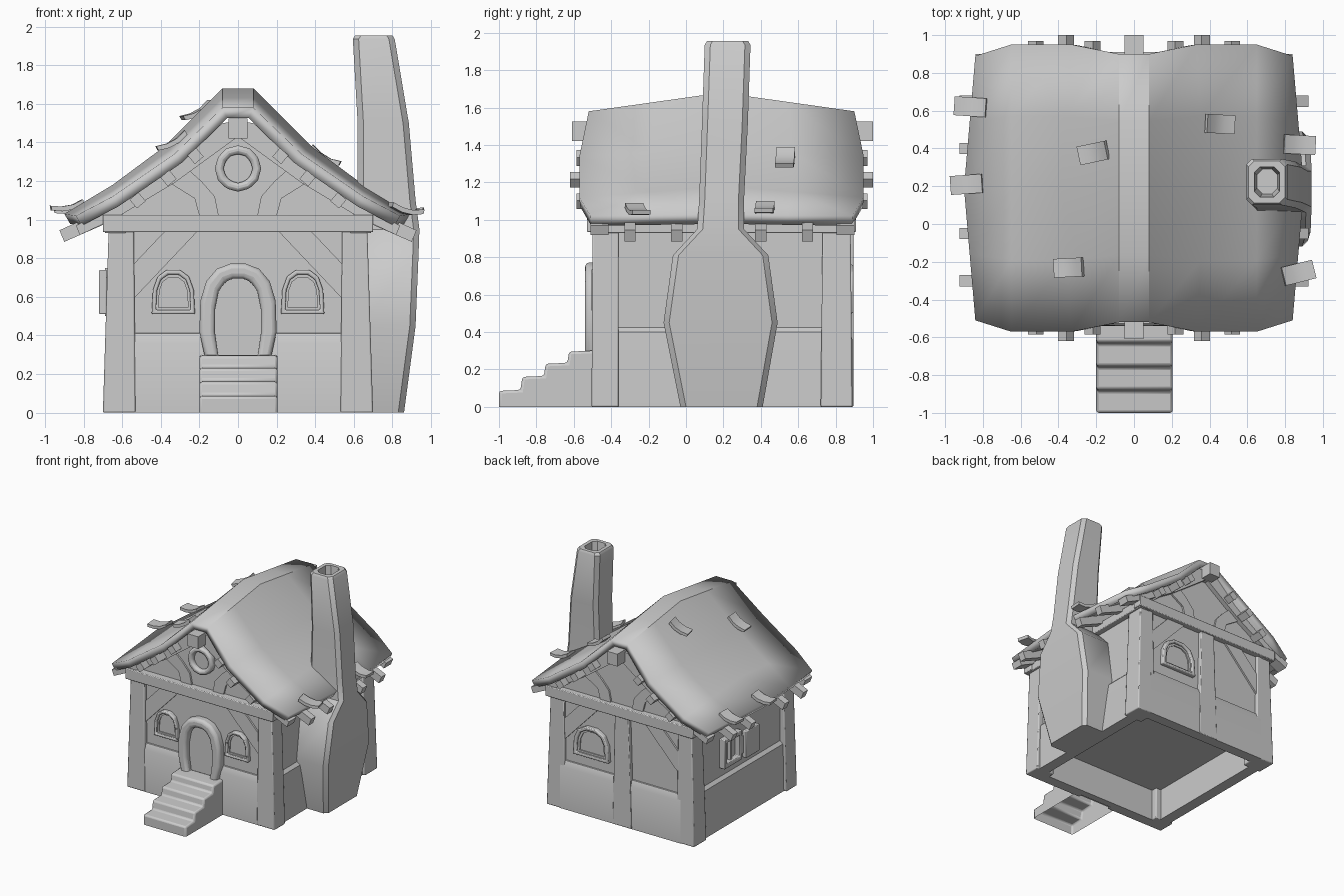
import bpy, bmesh, math

cube = bpy.data.objects.get("Cube")
if cube:
    bpy.data.objects.remove(cube, do_unlink=True)

GREY = (0.6, 0.6, 0.6, 1)
mat = bpy.data.materials.new("plain grey")
mat.use_nodes = True
mat.diffuse_color = GREY
mat.node_tree.nodes["Principled BSDF"].inputs["Base Color"].default_value = GREY


def build(name, verts, faces, bevel=0, segments=2, closed=True):
    me = bpy.data.meshes.new(name)
    me.from_pydata(verts, [], faces)
    if closed:
        bm = bmesh.new()
        bm.from_mesh(me)
        bmesh.ops.recalc_face_normals(bm, faces=bm.faces)
        bm.to_mesh(me)
        bm.free()
    ob = bpy.data.objects.new(name, me)
    bpy.context.collection.objects.link(ob)
    me.materials.append(mat)
    if bevel:
        mod = ob.modifiers.new("Bevel", "BEVEL")
        mod.width, mod.segments, mod.limit_method = bevel, segments, "ANGLE"
    return ob


def loft(name, rings, cap=True, **kw):
    """Join rings of points with equal counts; cap the first and last."""
    n, faces = len(rings[0]), []
    for r in range(len(rings) - 1):
        for i in range(n):
            j = (i + 1) % n
            faces.append((r*n + i, r*n + j, r*n + n + j, r*n + n + i))
    if cap:
        faces += [tuple(range(n))[::-1], tuple(range(len(rings)*n - n, len(rings)*n))]
    return build(name, [p for ring in rings for p in ring], faces, **kw)


def place(pts, d, axis):
    return [(p, d, z) if axis == "y" else (d, p, z) for p, z in pts]


def prism(name, pts, d0, d1, axis="y", **kw):
    return loft(name, [place(pts, d0, axis), place(pts, d1, axis)], **kw)


def box(name, x0, x1, y0, y1, z0, z1, **kw):
    return prism(name, [(x0, z0), (x1, z0), (x1, z1), (x0, z1)], y0, y1, **kw)


def frame(name, outer, inner, d0, d1, axis="y", **kw):
    """Closed ring with a rectangular section."""
    rings = [place(outer, d0, axis), place(outer, d1, axis),
             place(inner, d1, axis), place(inner, d0, axis), ]
    n = len(outer)
    faces = [(r*n + i, r*n + (i+1) % n, (r+1) % 4*n + (i+1) % n, (r+1) % 4*n + i)
             for r in range(4) for i in range(n)]
    return build(name, [p for ring in rings for p in ring], faces, **kw)


def flip(pts, s):
    return [(s*x, z) for x, z in pts]


def grow(pts, kx, kz, cx, cz):
    return [(cx + (x - cx)*kx, cz + (z - cz)*kz) for x, z in pts]


# Roof: bowed grid from ridge to eaves, thickened downward
END = [(0, 1.58, .705), (.08, 1.58, .71), (.33, 1.34, .76), (.65, 1.12, .76), (.84, 1.02, .7)]
MID = [(0, 1.68), (.08, 1.68), (.38, 1.38), (.65, 1.18), (.9, 1.03)]
YC = .19


def roof_point(i, t):
    s, k, m = (1 if i >= 0 else -1), abs(i), 1 - abs(t)
    e, c = END[k], MID[k]
    return (s*(e[0] + (c[0] - e[0])*m), YC + t*e[2], e[1] + (c[1] - e[1])*m)


def roof_z(x, y):
    t = max(-1, min(1, (y - YC)/.74))
    row = [roof_point(i, t) for i in range(5)]
    for a, b in zip(row, row[1:]):
        if abs(x) <= b[0]:
            return a[2] + (b[2] - a[2])*(abs(x) - a[0])/(b[0] - a[0])
    return row[-1][2]


rows = [-1, -.5, 0, .5, 1]
cols = [i for i in range(-4, 5) if i]
n = len(cols)
roof = build("roof", [roof_point(i, t) for t in rows for i in cols],
             [(j*n + i, j*n + i + 1, j*n + n + i + 1, j*n + n + i)
              for j in range(4) for i in range(n - 1)], closed=False)
solid = roof.modifiers.new("Thickness", "SOLIDIFY")
solid.thickness, solid.offset = .06, -1

# Loose roof tiles: bent slabs
arc = [(-.085, .02), (-.03, .004), (.03, .002), (.085, .018)]
tile = arc + [(x, z + .025) for x, z in reversed(arc)]
for x, y, turn in [(-.86, .62, -4), (-.2, .38, 12), (.44, .53, -3), (.87, .42, -3),
                   (-.88, .21, 4), (-.33, -.23, 3), (.865, -.26, 14)]:
    ob = prism("loose_tile", tile, -.05, .05)
    slope = 12 if abs(x) > .8 else 30
    ob.location = (x, y, roof_z(x, y) + .005)
    ob.rotation_euler = (0, math.radians(math.copysign(slope, x)), math.radians(turn))

# Hollow walls, raised floor and gables
box("front_wall", -.64, .64, -.47, -.41, 0, 1)
box("back_wall", -.64, .64, .8, .86, 0, 1)
box("floor", -.62, .62, -.45, .84, .27, .3)
gable = [(.66, .98), (.33, 1.24), (.08, 1.47)]
gable += flip(gable[::-1], -1)
prism("front_gable", gable, -.47, -.43)
prism("back_gable", gable, .82, .86)
for s, side in ((1, "left"), (-1, "right")):
    box(side + "_wall", s*.58, s*.64, -.46, .85, 0, 1)
    box(side + "_top_plate", s*.58, s*.69, -.51, .89, .93, 1, bevel=.006)
    skirt = [(s*.6, 0), (s*.675, 0), (s*.67, .3), (s*.665, .4), (s*.635, .43), (s*.6, .43)]
    loft(side + "_stone_base", [[(x, y, z) for x, z in skirt] for y in (-.4, .76)])

# Stone base on front and back, leaving the door and the middle post clear
for s in (1, -1):
    for name, y, d, x0 in (("front", -.47, -1, .15), ("back", .86, 1, .03)):
        pts = [(y - d*.03, 0), (y + d*.03, 0), (y + d*.03, .36), (y + d*.01, .41), (y - d*.03, .42)]
        prism(name + "_stone_base", pts, s*x0, s*.57, axis="x")

# Timber: tapered corner posts, tie beams, braces, gable boards
post = [(.53, .70), (.54, .67)]
for s in (1, -1):
    for name, ys in (("front", [(-.505, -.36), (-.5, -.36)]), ("back", [(.72, .89), (.73, .88)])):
        rings = [[(s*x0, y0, z), (s*x1, y0, z), (s*x1, y1, z), (s*x0, y1, z)]
                 for (x0, x1), (y0, y1), z in zip(post, ys, (0, .95))]
        loft(name + "_post", rings, bevel=.008)
    for name, y0, y1 in (("front", -.485, -.44), ("back", .83, .875)):
        brace = [(.55, .58), (.55, .76), (.37, .95), (.2, .95)]
        prism(name + "_brace", flip(brace, s), y0, y1)
        curved = [(.1, 1.02), (.2, 1.02), (.225, 1.11), (.37, 1.2),
                  (.28, 1.28), (.19, 1.2), (.12, 1.12)]
        prism(name + "_gable_brace", flip(curved, s), y0, y1)
        board = [(0, 1.51), (.08, 1.5), (.33, 1.27), (.65, 1.06), (.84, .97),
                 (.82, .92), (.63, 1.01), (.33, 1.19), (0, 1.43)]
        prism(name + "_gable_board", flip(board, s), y0 - .025, y1 + .025)
    # Rafter ends under the eaves
    for y in (-.3, -.05, .4, .65):
        rafter = [(.5, 1.06), (.9, .885), (.925, .945), (.53, 1.125)]
        prism("rafter_end", flip(rafter, s), y - .03, y + .03)
    # Tilted purlins poking through the gables
    for x, z, y0, y1 in ((.22, 1.33, -.585, .97), (.36, 1.215, -.62, 1), (.52, 1.1, -.585, .97)):
        sq = [(x + .042*math.cos(a), z + .042*math.sin(a))
              for a in (math.radians(5 + 90*k) for k in range(4))]
        prism("purlin", flip(sq, s), y0, y1)
box("front_tie_beam", -.7, .7, -.53, -.44, .935, 1.025, bevel=.006)
box("back_tie_beam", -.7, .7, .83, .91, .935, 1.025, bevel=.006)
box("ridge_beam", -.05, .05, -.61, 1, 1.42, 1.525)
prism("back_middle_post", [(-.11, 0), (.07, 0), (.05, .95), (-.08, .95)], .84, .895, bevel=.006)

# Door with a rounded arch surround
half = [(.17, .28), (.2, .42), (.195, .58), (.165, .68), (.11, .745), (.04, .772)]
half_in = [(.1, .28), (.12, .42), (.118, .54), (.1, .63), (.065, .68), (.025, .695)]
outer, inner = [h + flip(h[::-1], -1) for h in (half, half_in)]
frame("door_surround", outer, inner, -.54, -.45, bevel=.025, segments=3)
prism("door", inner, -.485, -.46)


# Arched windows: outer frame, inner frame and pane
def window(name, cx, z, w, h, y, d):
    shape = [(.5, 0), (.47, .55), (.36, .85), (.15, 1)]
    pts = [(cx + u*w, z + v*h) for u, v in shape + flip(shape[::-1], -1)]
    mid, cz = grow(pts, .8, .8, cx, z + h*.47), z + h*.47
    frame(name + "_frame", pts, mid, y + d*.035, y - d*.02, bevel=.008)
    frame(name + "_sash", mid, grow(pts, .68, .68, cx, cz), y + d*.015, y - d*.01)
    prism(name + "_pane", mid, y + d*.006, y - d*.01)


for s in (1, -1):
    window("front_window", s*.335, .51, .225, .23, -.47, -1)
window("back_window", .28, .5, .34, .26, .86, 1)

# Side window with an open shutter
rect = [(.22, .5), (.46, .5), (.46, .75), (.22, .75)]
frame("side_window_frame", rect, grow(rect, .72, .72, .34, .625), -.69, -.62, axis="x", bevel=.006)
mid_bar = [(.33, .51), (.35, .51), (.35, .74), (.33, .74)]
prism("side_window_bar", mid_bar, -.665, -.62, axis="x")
box("shutter", -.72, -.68, .03, .21, .51, .74, bevel=.006)
box("shutter_hinge", -.69, -.62, .19, .23, .55, .7)

# Round gable windows
for name, y, d in (("front", -.47, -1), ("back", .86, 1)):
    if name == "back":
        continue
    ring = [[(r*math.cos(k*math.pi/6), 1.265 + r*math.sin(k*math.pi/6)) for k in range(12)]
            for r in (.12, .075)]
    frame(name + "_round_window", ring[0], ring[1], y - .05, y + .01, bevel=.016)
    prism(name + "_round_pane", ring[1], y - .015, y + .01)

# Steps, open underneath
steps = [(-.48, 0), (-1, 0)]
for k, (y, z) in enumerate(((-1, .085), (-.875, .16), (-.75, .23), (-.625, .295))):
    steps += [(y, z), (y + .115, z + .005)]
steps.append((-.48, .3))
stairs = prism("front_steps", steps, -.2, .205, axis="x", bevel=.014)
bm = bmesh.new()
bm.from_mesh(stairs.data)
bmesh.ops.delete(bm, geom=[f for f in bm.faces if f.normal.z < -.9], context="FACES")
bm.to_mesh(stairs.data)
bm.free()


# Chimney: chamfered rectangles lofted to a hollow top
def octagon(z, x0, x1, y0, y1, c=.03):
    return [(x0 + c, y0, z), (x1 - c, y0, z), (x1, y0 + c, z), (x1, y1 - c, z),
            (x1 - c, y1, z), (x0 + c, y1, z), (x0, y1 - c, z), (x0, y0 + c, z)]


loft("chimney", [octagon(*v) for v in (
    (0, .6, .86, -.03, .41), (.45, .6, .92, -.12, .49), (.81, .6, .935, -.07, .44),
    (.95, .62, .94, .06, .31), (1.1, .62, .92, .07, .31), (1.5, .62, .885, .085, .33),
    (1.935, .595, .812, .1, .345), (1.955, .607, .8, .112, .333),
    (1.955, .637, .77, .142, .303), (1.8, .65, .76, .16, .29))])

# Smooth shading with crisp edges
bpy.ops.object.select_all(action="DESELECT")
for ob in bpy.context.scene.objects:
    if ob.type == "MESH":
        ob.select_set(True)
        bpy.context.view_layer.objects.active = ob
bpy.ops.object.shade_smooth_by_angle(angle=math.radians(35))
